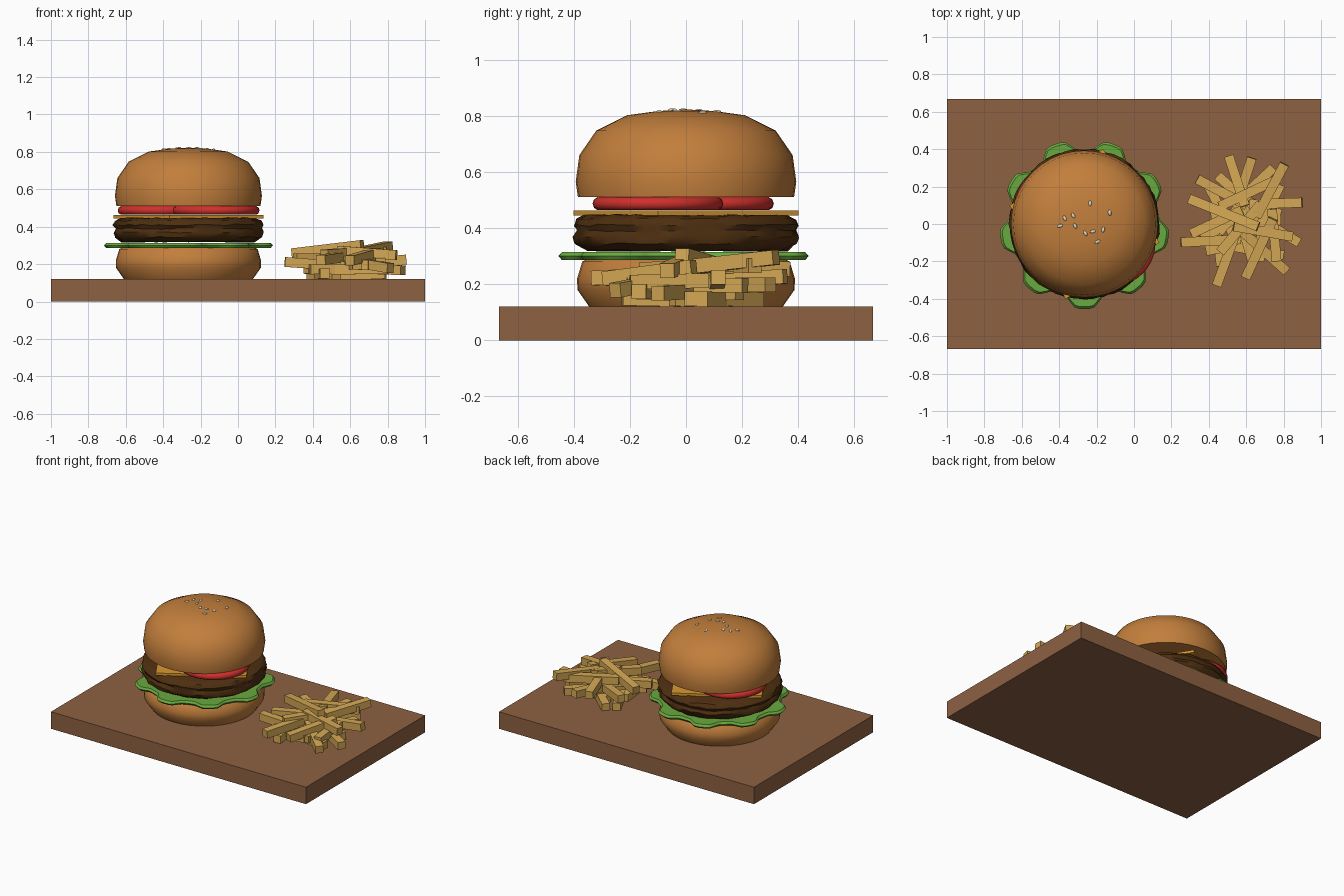
import bpy, bmesh, math, random
from mathutils import Matrix, Vector

random.seed(4)
cube = bpy.data.objects.get("Cube")
if cube:
    bpy.data.objects.remove(cube, do_unlink=True)


def material(name, r, g, b):
    m = bpy.data.materials.new(name)
    m.use_nodes = True
    m.diffuse_color = (r, g, b, 1)
    bsdf = m.node_tree.nodes["Principled BSDF"]
    bsdf.inputs["Base Color"].default_value = (r, g, b, 1)
    bsdf.inputs["Roughness"].default_value = 0.7
    return m


wood = material("wood", 0.27, 0.12, 0.055)
bread = material("bread", 0.54, 0.21, 0.045)
leaf = material("leaf green", 0.14, 0.40, 0.05)
meat = material("meat brown", 0.075, 0.028, 0.005)
cheddar = material("cheese orange", 0.70, 0.32, 0.03)
red = material("tomato red", 0.62, 0.03, 0.025)
cream = material("seed cream", 0.75, 0.70, 0.52)
potato = material("fried potato", 0.66, 0.39, 0.09)

CX = -0.265  # burger axis


def finish(bm, name, mat, smooth=None):
    bmesh.ops.recalc_face_normals(bm, faces=bm.faces)
    mesh = bpy.data.meshes.new(name)
    bm.to_mesh(mesh)
    bm.free()
    ob = bpy.data.objects.new(name, mesh)
    bpy.context.collection.objects.link(ob)
    mesh.materials.append(mat)
    if smooth:
        bpy.ops.object.select_all(action="DESELECT")
        ob.select_set(True)
        bpy.context.view_layer.objects.active = ob
        bpy.ops.object.shade_smooth_by_angle(angle=math.radians(smooth))
    return ob


def box(name, mat, size, matrix):
    bm = bmesh.new()
    bmesh.ops.create_cube(bm, size=1, matrix=matrix @ Matrix.Diagonal((*size, 1)))
    return finish(bm, name, mat)


def lathe(name, mat, profile, x=CX, y=0, segs=40, vary=None, smooth=50):
    """Turn (radius, height) points round a vertical axis; vary(angle, r, z) reshapes them."""
    bm = bmesh.new()
    rings = []
    for r, z in profile:
        ring = []
        for i in range(segs):
            a = math.tau * i / segs
            rr, zz = vary(a, r, z) if vary and r else (r, z)
            ring.append(bm.verts.new((x + rr * math.cos(a), y + rr * math.sin(a), zz)))
        rings.append(ring)
    for low, high in zip(rings, rings[1:]):
        for i in range(segs):
            j = (i + 1) % segs
            bm.faces.new((low[i], low[j], high[j], high[i]))
    bmesh.ops.remove_doubles(bm, verts=bm.verts, dist=0.0001)
    return finish(bm, name, mat, smooth)


# Serving board
box("board", wood, (2, 1.334, 0.12), Matrix.Translation((0, 0, 0.06)))

# Buns
lathe("bottom_bun", bread, [(0, 0.12), (0.345, 0.12), (0.387, 0.18), (0.388, 0.22),
                            (0.37, 0.28), (0.34, 0.295), (0, 0.295)])
lathe("top_bun", bread, [(0, 0.51), (0.385, 0.51), (0.393, 0.565), (0.38, 0.66),
                         (0.32, 0.747), (0.21, 0.802), (0.1, 0.817), (0, 0.823)])


# Lettuce with nine blunt lobes
def scallop(a, r, z):
    wave = max(-1, min(1, 1.6 * math.cos(9 * (a + math.pi / 2))))
    return r * (1 + 0.065 * wave), z


lathe("lettuce", leaf, [(0, 0.29), (0.3, 0.288), (0.415, 0.286), (0.427, 0.3),
                        (0.415, 0.314), (0.3, 0.312), (0, 0.31)],
      segs=108, vary=scallop, smooth=35)


# Rough-edged patty
def rough(a, r, z):
    return r + random.uniform(-0.009, 0.004), z + random.uniform(-0.004, 0.004)


lathe("patty", meat, [(0, 0.318), (0.36, 0.32), (0.395, 0.345), (0.403, 0.37),
                      (0.392, 0.39), (0.402, 0.41), (0.392, 0.432), (0.36, 0.446),
                      (0, 0.446)], segs=48, vary=rough, smooth=40)

# Square cheese slice, corners just past the patty
side = 0.413 * math.sqrt(2)
box("cheese", cheddar, (side, side, 0.018),
    Matrix.Translation((CX, 0, 0.454)) @ Matrix.Rotation(math.radians(31), 4, "Z"))

# Two tomato slices
for name, x, y in (("tomato_front", -0.118, -0.1), ("tomato_back", -0.41, 0.08)):
    lathe(name, red, [(0, 0.464), (0.215, 0.464), (0.228, 0.472), (0.233, 0.487),
                      (0.228, 0.502), (0.215, 0.51), (0, 0.51)], x, y)

# Sesame seeds on the crown
seeds = [(-0.395, -0.01), (-0.37, 0.03), (-0.325, 0.045), (-0.315, -0.01), (-0.235, 0.11),
         (-0.13, 0.06), (-0.26, -0.05), (-0.22, -0.04), (-0.165, -0.03), (-0.195, -0.095)]
bm = bmesh.new()
for x, y in seeds:
    d = math.hypot(x - CX, y)
    place = (Matrix.Translation((x, y, 0.825 - 0.09 * d))
             @ Matrix.Rotation(random.uniform(0, math.pi), 4, "Z")
             @ Matrix.Diagonal((0.016, 0.009, 0.006, 1)))
    bmesh.ops.create_uvsphere(bm, u_segments=10, v_segments=6, radius=1, matrix=place)
finish(bm, "sesame_seeds", cream, 60)


# Heap of fries: x, y, heading in degrees, length, height
def fry(x, y, heading, length, z, pitch):
    m = (Matrix.Translation((x, y, z)) @ Matrix.Rotation(math.radians(heading), 4, "Z")
         @ Matrix.Rotation(math.radians(pitch), 4, "Y"))
    box("fry", potato, (length, 0.052, 0.052), m)


top_fries = [(0.48, 0.06, -22, 0.4, 0.28), (0.41, -0.09, 3, 0.32, 0.2),
             (0.5, -0.17, 70, 0.34, 0.23), (0.55, 0.23, -72, 0.28, 0.26),
             (0.59, 0.23, 72, 0.26, 0.22), (0.62, 0.17, 25, 0.36, 0.27),
             (0.76, 0.11, 2, 0.28, 0.21), (0.47, 0.17, -28, 0.3, 0.22),
             (0.67, -0.13, 65, 0.35, 0.24), (0.69, -0.14, -42, 0.34, 0.2),
             (0.73, 0.18, 62, 0.32, 0.28), (0.69, -0.04, -10, 0.32, 0.26),
             (0.44, 0.01, 25, 0.3, 0.23), (0.75, -0.06, 95, 0.28, 0.21),
             (0.57, -0.02, 50, 0.34, 0.26)]
for x, y, heading, length, z in top_fries:
    fry(x, y, heading, length, z, random.uniform(-8, 8))

# Lower layer lying on the board
for i in range(14):
    a = i * 2.4
    r = 0.045 * math.sqrt(i + 1)
    fry(0.59 + r * math.cos(a), 0.02 + 1.2 * r * math.sin(a), i * 53, 0.3,
        0.147 + 0.025 * (i % 3), random.uniform(-2, 2))
